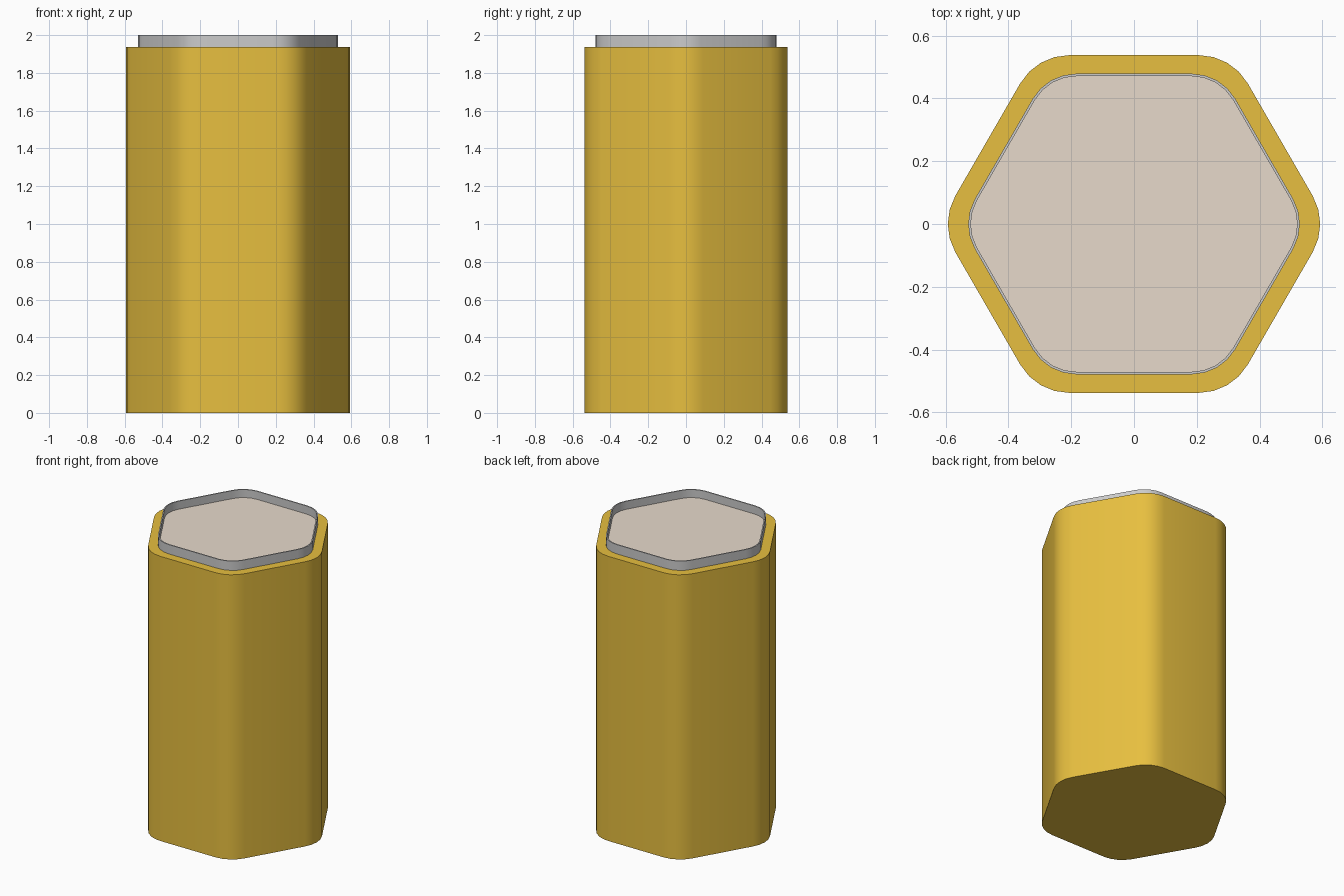
import bpy, bmesh
from math import cos, sin, radians

if "Cube" in bpy.data.objects:
    bpy.data.objects.remove(bpy.data.objects["Cube"])


def material(name, color):
    mat = bpy.data.materials.new(name)
    mat.diffuse_color = (*color, 1)
    mat.use_nodes = True
    mat.node_tree.nodes["Principled BSDF"].inputs["Base Color"].default_value = mat.diffuse_color
    return mat


def hexagon(apothem, radius, z, segments=4):
    """Rounded hexagon outline with flat sides facing +y and -y."""
    centre = (apothem - radius) / cos(radians(30))
    points = []
    for corner in range(6):
        a = radians(60 * corner)
        for s in range(segments + 1):
            b = a + radians(-30 + 60 * s / segments)
            points.append((centre * cos(a) + radius * cos(b),
                           centre * sin(a) + radius * sin(b), z))
    return points


def build(name, loops, mat=None, capped=True):
    """Join successive outlines with walls, then cap the ends or close the ring."""
    bm = bmesh.new()
    rings = [[bm.verts.new(p) for p in loop] for loop in loops]
    pairs = list(zip(rings, rings[1:]))
    if capped:
        bm.faces.new(rings[0])
        bm.faces.new(rings[-1])
    else:
        pairs.append((rings[-1], rings[0]))
    for lower, upper in pairs:
        n = len(lower)
        for i in range(n):
            j = (i + 1) % n
            bm.faces.new((lower[i], lower[j], upper[j], upper[i]))
    bmesh.ops.recalc_face_normals(bm, faces=bm.faces[:])
    mesh = bpy.data.meshes.new(name)
    bm.to_mesh(mesh)
    bm.free()
    obj = bpy.data.objects.new(name, mesh)
    bpy.context.collection.objects.link(obj)
    if mat:
        mesh.materials.append(mat)
    bpy.ops.object.select_all(action='DESELECT')
    obj.select_set(True)
    bpy.context.view_layer.objects.active = obj
    bpy.ops.object.shade_smooth_by_angle(angle=radians(30))
    return obj


amber = material("amber", (0.80, 0.52, 0.05))
cream = material("cream", (0.80, 0.70, 0.60))

TOP, RIM_TOP, FILL_TOP = 1.937, 2.0, 1.945

# Solid hexagonal body
build("body", [hexagon(0.538, 0.18, 0), hexagon(0.538, 0.18, TOP)], amber)

# Thin raised rim
build("rim", [hexagon(0.479, 0.16, TOP - 0.01), hexagon(0.479, 0.16, RIM_TOP),
              hexagon(0.471, 0.152, RIM_TOP), hexagon(0.471, 0.152, TOP - 0.01)],
      capped=False)

# Recessed panel inside the rim
build("top_panel", [hexagon(0.472, 0.153, TOP - 0.01),
                    hexagon(0.472, 0.153, FILL_TOP)], cream)
